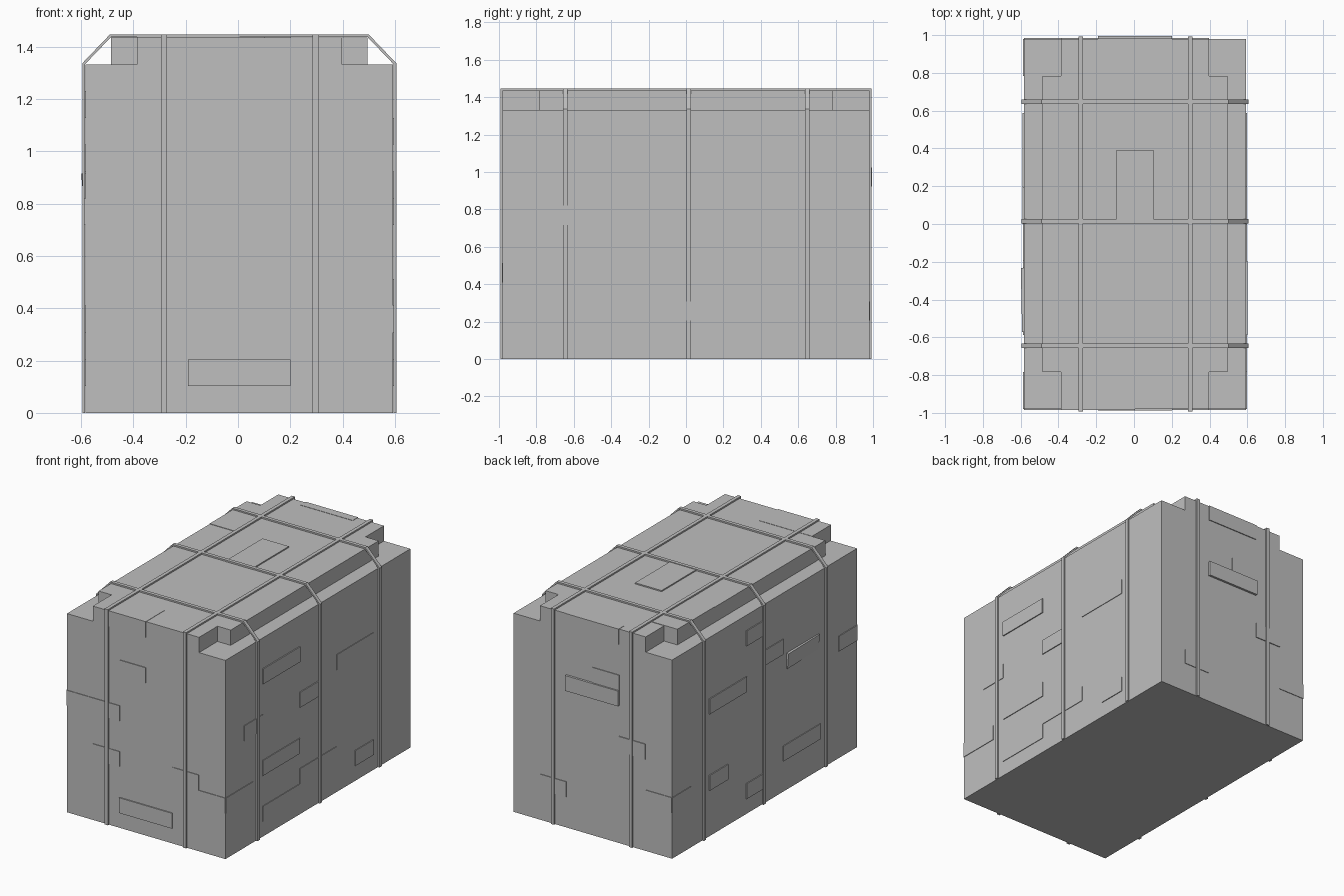
import bpy, bmesh
from mathutils import Matrix

if "Cube" in bpy.data.objects:
    bpy.data.objects.remove(bpy.data.objects["Cube"])

grey = bpy.data.materials.new("stone_grey")
grey.diffuse_color = (0.52, 0.52, 0.52, 1)
grey.use_nodes = True
grey.node_tree.nodes["Principled BSDF"].inputs["Base Color"].default_value = grey.diffuse_color

L = 1.435 / 14          # course height
U = 0.196               # brick module
X0, X1, Y0, Y1 = -0.583, 0.593, -0.98, 0.98


def add_mesh(name, bm):
    bmesh.ops.recalc_face_normals(bm, faces=bm.faces)
    me = bpy.data.meshes.new(name)
    bm.to_mesh(me)
    bm.free()
    ob = bpy.data.objects.new(name, me)
    bpy.context.collection.objects.link(ob)
    me.materials.append(grey)
    return ob


def box(name, x0, x1, y0, y1, z0, z1, rot=None):
    bm = bmesh.new()
    bmesh.ops.create_cube(bm, size=1)
    m = Matrix.Translation(((x0 + x1) / 2, (y0 + y1) / 2, (z0 + z1) / 2))
    if rot:
        m = m @ rot
    bmesh.ops.transform(bm, verts=bm.verts,
                        matrix=m @ Matrix.Diagonal((x1 - x0, y1 - y0, z1 - z0, 1)))
    return add_mesh(name, bm)


def strap(name, path, along, pos, w=0.024):
    # flat band following a 2D path; along = axis the band runs in
    bm = bmesh.new()
    rows = []
    for a, z in path:
        row = []
        for s in (-w / 2, w / 2):
            co = (a, pos + s, z) if along == "x" else (pos + s, a, z)
            row.append(bm.verts.new(co))
        rows.append(row)
    for p, q in zip(rows, rows[1:]):
        bm.faces.new((p[0], p[1], q[1], q[0]))
    ob = add_mesh(name, bm)
    mod = ob.modifiers.new("thickness", "SOLIDIFY")
    mod.thickness = 0.01
    mod.offset = 0
    mod.use_even_offset = True


# main stack of bricks (13 full courses) and the stepped top course
H = 13 * L
T = 14 * L
box("brick_stack", X0, X1, Y0, Y1, 0, H)
box("top_course_middle", X0 + U / 2, X1 - U / 2, Y0 + U, Y1 - U, H - 0.02, T)
for name, y0, y1 in (("top_course_front", Y0, Y0 + U + 0.01),
                     ("top_course_back", Y1 - U - 0.01, Y1)):
    box(name, X0 + U, X1 - U, y0, y1, H - 0.02, T)

# slightly proud bricks: first module, module count, course, protrusion
front = [(2, 2, 1, .008), (1, 1, 4, .004), (0, 2, 7, .004), (2, 1, 10, .005),
         (4, 1, 4, .004), (5, 1, 3, .004)]
back = [(2, 2, 9, .015), (2, 1, 10, .005), (1, 1, 6, .006),
        (4, 1, 2, .004), (0, 1, 3, .004)]
right = [(2, 2, 10, .007), (4, 1, 7, .006), (1, 1, 7, .004), (6, 2, 8, .004),
         (2, 2, 4, .005), (4, 2, 2, .004), (7, 1, 1, .005), (2, 2, 1, .004),
         (0, 1.5, 3, .004)]
left = [(6, 2, 8, .006), (5, 1, 11, .006), (4, 1, 9, .005), (0, 1, 7, .005),
        (7, 1, 3, .006), (5, 1, 1, .006), (2, 2, 2, .005), (9, 1, 3, .004)]
D = 0.05
for k, n, c, p in front:
    box("front_brick", X0 + k * U, X0 + (k + n) * U, Y0 - p, Y0 + D, c * L, (c + 1) * L)
for k, n, c, p in back:
    box("back_brick", X0 + k * U, X0 + (k + n) * U, Y1 - D, Y1 + p, c * L, (c + 1) * L)
for k, n, c, p in right:
    box("right_brick", X1 - D, X1 + p, Y0 + k * U, Y0 + (k + n) * U, c * L, (c + 1) * L)
for k, n, c, p in left:
    box("left_brick", X0 - p, X0 + D, Y0 + k * U, Y0 + (k + n) * U, c * L, (c + 1) * L)

# one crooked brick on the left side
box("crooked_brick", X0 - 0.009, X0 + 0.18, -0.57, -0.23, 8 * L, 9 * L,
    Matrix.Rotation(-0.08, 4, "Y") @ Matrix.Rotation(0.02, 4, "Z"))

# proud bricks in the top course
box("top_brick_centre", -0.093, 0.103, 0.005, 0.392, H, T + 0.008)
box("top_brick_left", X0 + U / 2, X0 + 1.5 * U, 0.392, Y1 - U, H, T + 0.003)
box("top_brick_front", X0 + U, 0.005, Y0 - 0.005, Y0 + U, H, T + 0.002)
box("top_brick_back", -0.19, 0.2, Y1 - 0.05, Y1 + 0.006, H, T + 0.002)

# lengthwise straps over front, top and back
E = 0.007
for x in (-0.283, 0.297):
    strap("long_strap", [(Y0 - E, 0), (Y0 - E, T + E), (Y1 + E, T + E), (Y1 + E, 0)], "y", x)

# crosswise straps, sloping over the stepped top course
for y in (-0.645, 0.015, 0.648):
    strap("cross_strap",
          [(X0 - E, 0), (X0 - E, H + 0.002), (X0 + U / 2 - 0.002, T + E),
           (X1 - U / 2 + 0.002, T + E), (X1 + E, H + 0.002), (X1 + E, 0)], "x", y)
